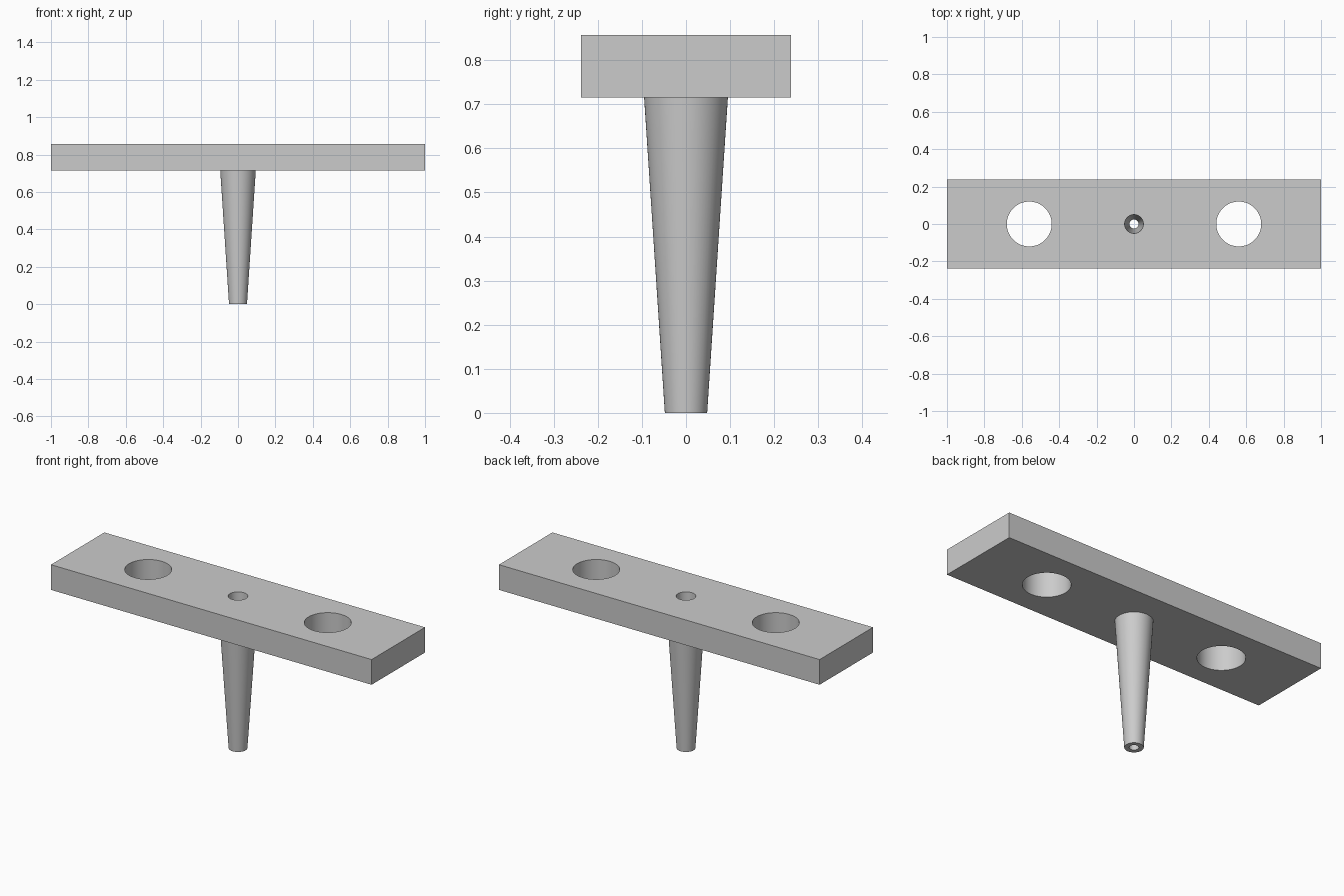
import bpy
import math

cube = bpy.data.objects.get("Cube")
if cube:
    bpy.data.objects.remove(cube, do_unlink=True)

TOP, UNDER = 0.857, 0.715
HALF_DEPTH = 0.238
OVER = 0.05  # how far cutters reach past the surface

grey = bpy.data.materials.new("plain_grey")
grey.use_nodes = True
colour = (0.6, 0.6, 0.6, 1)
grey.diffuse_color = colour
grey.node_tree.nodes["Principled BSDF"].inputs["Base Color"].default_value = colour


def tapered(name, x, z0, z1, r0, r1):
    """Upright round body running from radius r0 at z0 to r1 at z1."""
    bpy.ops.mesh.primitive_cone_add(vertices=64, radius1=r0, radius2=r1,
                                    depth=z1 - z0, location=(x, 0, (z0 + z1) / 2))
    obj = bpy.context.object
    obj.name = name
    obj.data.materials.append(grey)
    return obj


def combine(target, other, operation):
    """Apply a boolean and discard the second body."""
    mod = target.modifiers.new(operation, 'BOOLEAN')
    mod.operation = operation
    mod.solver = 'EXACT'
    mod.object = other
    bpy.context.view_layer.objects.active = target
    bpy.ops.object.modifier_apply(modifier=mod.name)
    bpy.data.objects.remove(other, do_unlink=True)


# Flat bar
bpy.ops.mesh.primitive_cube_add(size=1, location=(0, 0, (TOP + UNDER) / 2))
body = bpy.context.object
body.name = "bar_with_stem"
body.scale = (2, 2 * HALF_DEPTH, TOP - UNDER)
bpy.ops.object.transform_apply(location=True, rotation=False, scale=True)
body.data.materials.append(grey)

# Tapered stem, reaching a little into the bar
slope = (0.095 - 0.048) / UNDER
stem_top = UNDER + OVER
combine(body, tapered("stem", 0, 0, stem_top, 0.048, 0.048 + slope * stem_top), 'UNION')

# Tapered bore through bar and stem
flare = (0.05 - 0.024) / TOP
combine(body, tapered("bore", 0, -OVER, TOP + OVER,
                      0.024 - flare * OVER, 0.05 + flare * OVER), 'DIFFERENCE')

# Large round holes on both sides
for x in (-0.56, 0.56):
    combine(body, tapered("hole", x, UNDER - OVER, TOP + OVER, 0.12, 0.12), 'DIFFERENCE')

# Smooth round walls, sharp edges
bpy.ops.object.select_all(action='DESELECT')
body.select_set(True)
bpy.context.view_layer.objects.active = body
bpy.ops.object.shade_smooth_by_angle(angle=math.radians(30))
